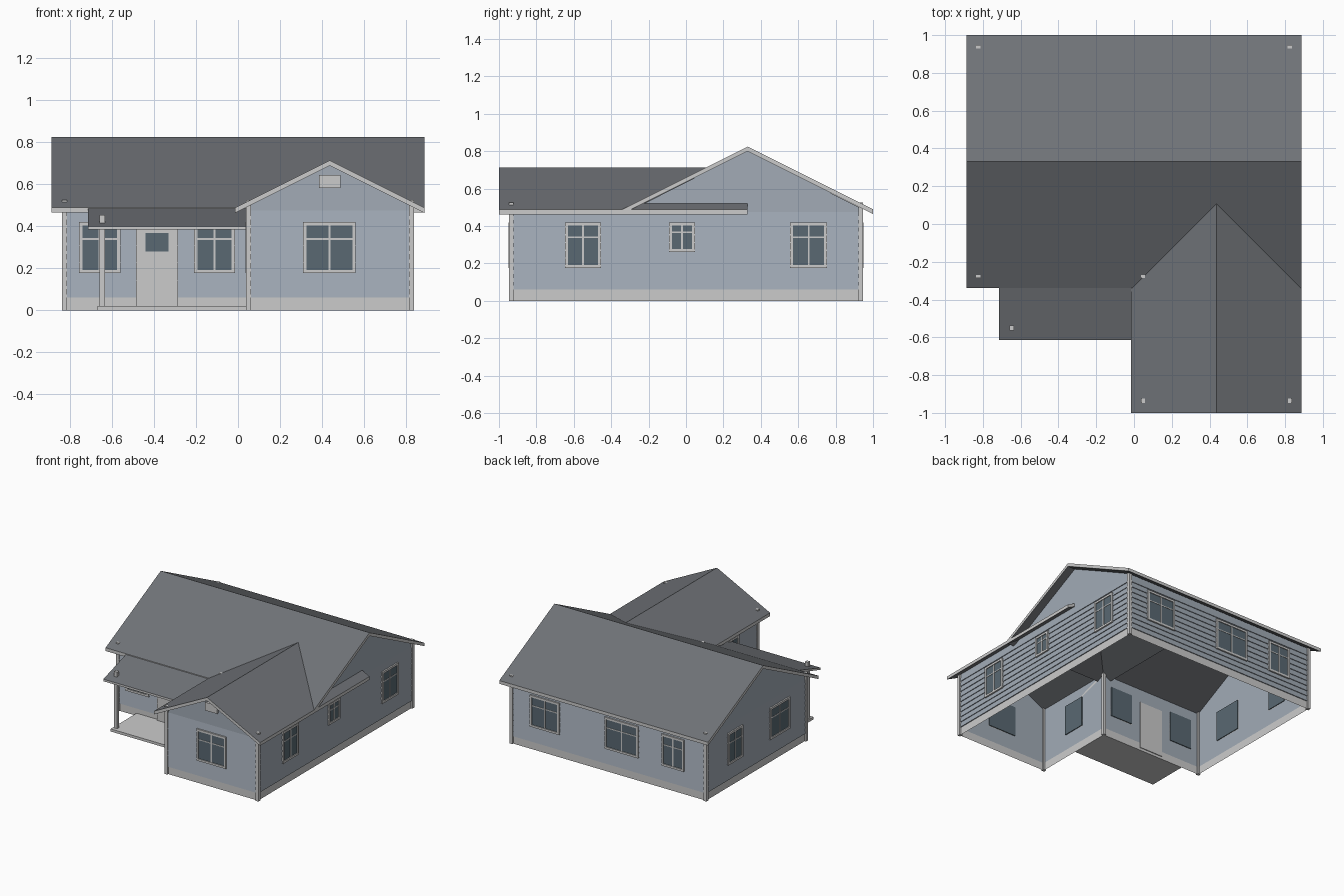
import bpy
from mathutils import Vector

if "Cube" in bpy.data.objects:
    bpy.data.objects.remove(bpy.data.objects["Cube"])


def material(name, r, g, b):
    m = bpy.data.materials.new(name)
    m.diffuse_color = (r, g, b, 1)
    m.use_nodes = True
    m.node_tree.nodes["Principled BSDF"].inputs["Base Color"].default_value = m.diffuse_color
    return m


WALL = material("wall_blue_grey", .36, .41, .47)
TRIM = material("trim_light_grey", .52, .52, .51)
ROOF = material("roof_dark_grey", .16, .17, .185)
GLASS = material("glass_slate", .10, .14, .17)


def mesh(name, verts, faces, mats, slots=None):
    me = bpy.data.meshes.new(name)
    me.from_pydata(verts, [], faces)
    for m in mats:
        me.materials.append(m)
    for i, s in enumerate(slots or []):
        me.polygons[i].material_index = s
    ob = bpy.data.objects.new(name, me)
    bpy.context.collection.objects.link(ob)
    return ob


def box(name, x, y, z, mat):
    (x0, x1), (y0, y1), (z0, z1) = sorted(x), sorted(y), sorted(z)
    v = [(a, b, c) for c in (z0, z1) for a, b in ((x0, y0), (x1, y0), (x1, y1), (x0, y1))]
    f = [(3, 2, 1, 0), (4, 5, 6, 7), (0, 1, 5, 4), (1, 2, 6, 5), (2, 3, 7, 6), (3, 0, 4, 7)]
    return mesh(name, v, f, [mat])


def roof_slab(name, profile, thick, a0, a1, along):
    """Thick sheet: (across, z) profile swept along an axis; light edges, dark faces."""
    n = len(profile)
    loop = profile + [(u, z - thick) for u, z in reversed(profile)]
    place = (lambda a, u, z: (a, u, z)) if along == 'x' else (lambda a, u, z: (u, a, z))
    v = [place(a, u, z) for a in (a0, a1) for u, z in loop]
    m, f, s = 2 * n, [], []
    for i in range(m):
        j = (i + 1) % m
        f.append((i, i + m, j + m, j))
        s.append(1 if i in (n - 1, m - 1) else 0)
    for i in range(n - 1):                     # rake boards at both ends
        a, b, c, d = i, i + 1, m - 2 - i, m - 1 - i
        f += [(a, b, c, d), (d + m, c + m, b + m, a + m)]
        s += [1, 1]
    ob = mesh(name, v, f, [ROOF, TRIM], s)
    if along == 'y':
        ob.data.flip_normals()
    return ob


# Walls: L-shaped plan, counter-clockwise, with a plinth band and lapped siding
L, R, WX, F, WF, B = -.825, .825, .05, -.275, -.935, .935
plan = [(L, F), (WX, F), (WX, WF), (R, WF), (R, B), (L, B)]
BASE, TOP, COURSES, LAP = .06, .495, 10, .007
wv, wf, ws, sv, sf = [], [], [], [], []
for i, p in enumerate(plan):
    p, q = Vector(p), Vector(plan[(i + 1) % 6])
    d = (q - p).normalized()
    out = Vector((d.y, -d.x))
    k = len(wv)
    for z in (0, BASE, TOP):
        wv += [(*p, z), (*q, z)]
    wf += [(k, k + 1, k + 3, k + 2), (k + 2, k + 3, k + 5, k + 4)]
    ws += [1, 0]
    step = (TOP - BASE - .02) / COURSES
    for c in range(COURSES):
        z = BASE + c * step
        k = len(sv)
        for depth, h in ((0, z), (LAP, z), (0.001, z + step)):
            sv += [(*(e + out * depth), h) for e in (p, q)]
        sf += [(k, k + 1, k + 3, k + 2), (k + 2, k + 3, k + 5, k + 4)]
mesh("outer_walls", wv, wf, [WALL, TRIM], ws)
mesh("lapped_siding", sv, sf, [WALL])

# Gable triangles
for name, x in (("left_gable", L), ("right_gable", R)):
    order = (0, 1, 2) if x > 0 else (2, 1, 0)
    mesh(name, [(x, F, TOP), (x, B, TOP), (x, .33, .802)], [order], [WALL])
mesh("wing_gable", [(WX, WF, TOP), (R, WF, TOP), (.4375, WF, .692)], [(0, 1, 2)], [WALL])

# Corner boards
for i, (x, y) in enumerate(plan):
    box(f"corner_board_{i + 1}", (x - .012, x + .012), (y - .012, y + .012), (0, .525), TRIM)

# Roofs
roof_slab("main_roof", [(-.34, .49), (.33, .825), (1, .49)], .025, -.888, .888, 'x')
roof_slab("wing_roof", [(-.015, .488), (.4365, .714), (.888, .488)], .025, -1, .33, 'y')
roof_slab("porch_roof", [(-.615, .40), (-.28, .503)], .016, -.715, WX, 'x')

# Porch
box("porch_deck", (-.67, WX), (-.59, F), (0, .02), TRIM)
box("porch_post", (-.66, -.634), (-.563, -.537), (.02, .455), TRIM)

# Openings: plane of each wall as (axis it faces, position, outward sign)
SIDES = {"front": ('y', F, -1), "wing_front": ('y', WF, -1), "back": ('y', B, 1),
         "left": ('x', L, -1), "wing_left": ('x', WX, -1), "right": ('x', R, 1)}


def wall_box(name, side, u, z, d, mat):
    axis, pos, sign = SIDES[side]
    depth = (pos + sign * d[0], pos + sign * d[1])
    return box(name, u, depth, z, mat) if axis == 'y' else box(name, depth, u, z, mat)


def window(side, idx, u0, u1, z0=.177, z1=.42, t=.016):
    n = f"{side}_window_{idx}"
    wall_box(n + "_glass", side, (u0 + .005, u1 - .005), (z0 + .005, z1 - .005), (-.006, .008), GLASS)
    for part, u, z in (("sill", (u0, u1), (z0, z0 + t)), ("head", (u0, u1), (z1 - t, z1)),
                       ("jamb_a", (u0, u0 + t), (z0 + t, z1 - t)),
                       ("jamb_b", (u1 - t, u1), (z0 + t, z1 - t))):
        wall_box(f"{n}_{part}", side, u, z, (0, .014), TRIM)
    mid, zt = (u0 + u1) / 2, z0 + (z1 - z0) * .67
    wall_box(n + "_mullion", side, (mid - .005, mid + .005), (z0 + t, z1 - t), (0, .011), TRIM)
    wall_box(n + "_transom", side, (u0 + t, u1 - t), (zt - .004, zt + .004), (0, .0105), TRIM)


for side, spans in {"front": [(-.757, -.56), (-.21, -.015)],
                    "wing_front": [(.31, .56)],
                    "wing_left": [(-.70, -.505)],
                    "back": [(.415, .665), (-.255, .03), (-.645, -.455)],
                    "left": [(.5, .68), (-.07, .17)],
                    "right": [(-.648, -.455), (.557, .755)]}.items():
    for i, (a, b) in enumerate(spans):
        window(side, i + 1, a, b)
window("right", 3, -.092, .048, z0=.26)

# Front door and gable vent
wall_box("front_door", "front", (-.485, -.285), (.02, .39), (-.006, .014), TRIM)
wall_box("door_glass", "front", (-.44, -.33), (.28, .368), (.0, .017), GLASS)
wall_box("gable_vent", "wing_front", (.385, .487), (.582, .645), (-.004, .015), TRIM)
